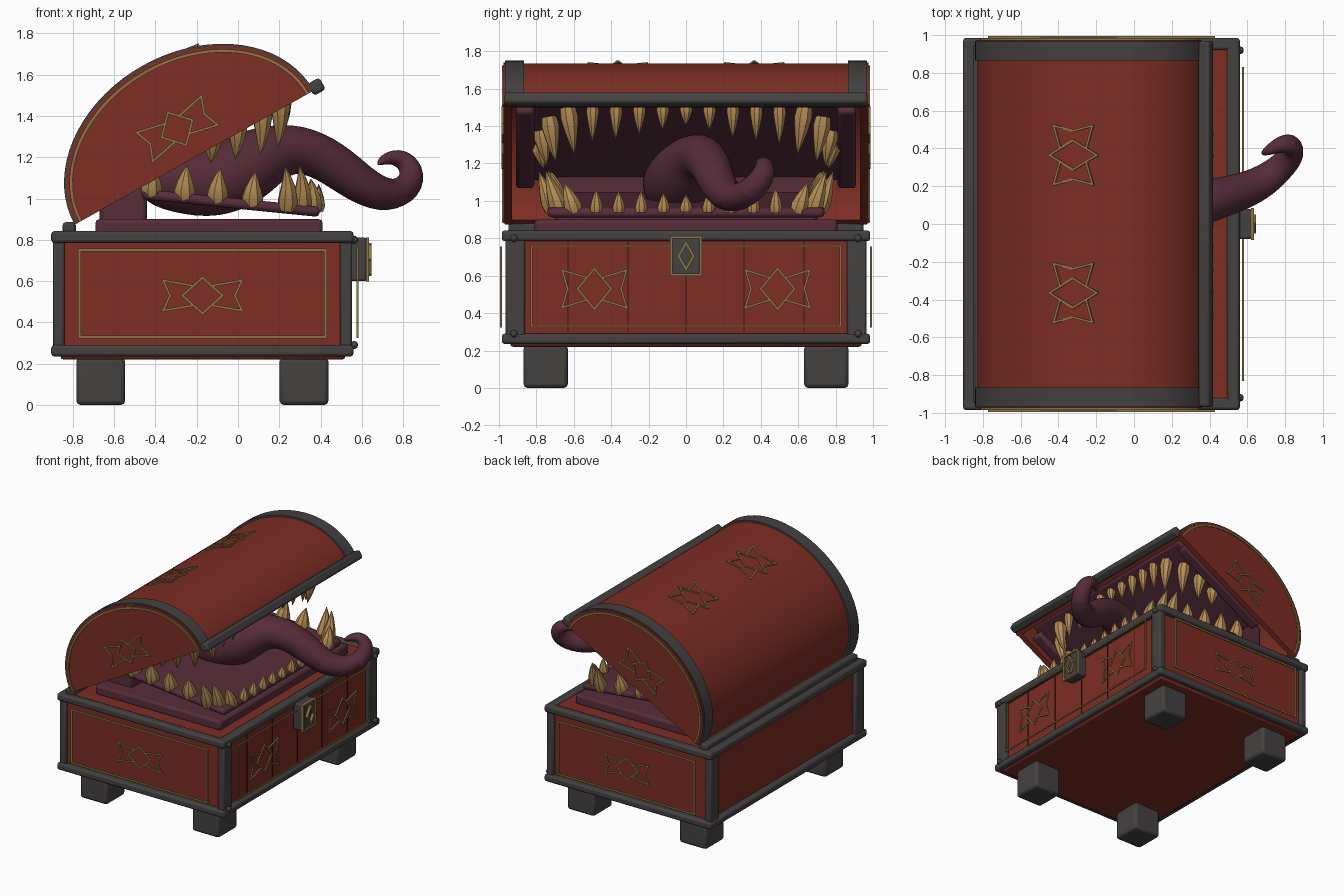
import bpy, bmesh, math, random
from mathutils import Vector as V

if "Cube" in bpy.data.objects:
    bpy.data.objects.remove(bpy.data.objects["Cube"])

random.seed(4)


def mat(name, *rgb):
    m = bpy.data.materials.new(name)
    m.diffuse_color = (*rgb, 1)
    m.use_nodes = True
    m.node_tree.nodes["Principled BSDF"].inputs["Base Color"].default_value = m.diffuse_color
    return m


RED = mat("red wood", .205, .027, .017)
IRON = mat("dark iron", .058, .053, .052)
GOLD = mat("old gold", .27, .18, .06)
FLESH = mat("purple flesh", .095, .026, .042)
TOOTH = mat("tooth ivory", .47, .27, .09)
SEAM = mat("plank seam", .03, .008, .007)


def finish(name, bm, m, bevel=0, seg=2):
    bmesh.ops.recalc_face_normals(bm, faces=bm.faces)
    me = bpy.data.meshes.new(name)
    bm.to_mesh(me)
    bm.free()
    me.materials.append(m)
    ob = bpy.data.objects.new(name, me)
    bpy.context.collection.objects.link(ob)
    if bevel:
        b = ob.modifiers.new("bevel", 'BEVEL')
        b.width, b.segments = bevel, seg
    return ob


def hexa(bm, o, a, b, c):
    """Box with centre o and half-axis vectors a, b, c."""
    v = [bm.verts.new(o + a * i + b * j + c * k) for i in (-1, 1) for j in (-1, 1) for k in (-1, 1)]
    for f in ((0, 1, 3, 2), (4, 6, 7, 5), (0, 4, 5, 1), (2, 3, 7, 6), (0, 2, 6, 4), (1, 5, 7, 3)):
        bm.faces.new([v[i] for i in f])


def box(name, x0, x1, y0, y1, z0, z1, m, bevel=0, seg=2):
    bm = bmesh.new()
    hexa(bm, V(((x0 + x1) / 2, (y0 + y1) / 2, (z0 + z1) / 2)), V(((x1 - x0) / 2, 0, 0)),
         V((0, (y1 - y0) / 2, 0)), V((0, 0, (z1 - z0) / 2)))
    return finish(name, bm, m, bevel, seg)


def wires(name, o, s, t, lines, w=.012, d=.005):
    """Thin raised strips along 2D polylines in the plane spanned by s and t."""
    o, s, t = V(o), V(s).normalized(), V(t).normalized()
    n = s.cross(t)
    bm = bmesh.new()
    for pts in lines:
        for p, q in zip(pts, pts[1:]):
            P, Q = (o + s * a + t * b for a, b in (p, q))
            u = (Q - P).normalized()
            hexa(bm, (P + Q) / 2, (Q - P) / 2 + u * w / 2, u.cross(n) * w / 2, n * d)
    return finish(name, bm, GOLD)


def star(name, o, s, t, ds, dt, ts, tt):
    """Diamond with a fishtail on each side."""
    lines = [[(ds, 0), (0, dt), (-ds, 0), (0, -dt), (ds, 0)]]
    for k in (-1, 1):
        lines.append([(k * ds * .45, dt * .55), (k * ts, tt), (k * ts * .83, 0),
                      (k * ts, -tt), (k * ds * .45, -dt * .55)])
    wires(name, o, s, t, lines)


def rect(w, h):
    return [[(-w, -h), (w, -h), (w, h), (-w, h), (-w, -h)]]


def tube(bm, path, sides, ref):
    """Round tube through (point, radius) pairs."""
    pts = [V(p) for p, r in path]
    rings = []
    for i, (p, r) in enumerate(path):
        tan = (pts[min(i + 1, len(pts) - 1)] - pts[max(i - 1, 0)]).normalized()
        a = (V(ref) - tan * tan.dot(V(ref))).normalized()
        b = tan.cross(a)
        rings.append([bm.verts.new(pts[i] + (a * math.cos(k * math.tau / sides) +
                      b * math.sin(k * math.tau / sides)) * r) for k in range(sides)])
    for A, B in zip(rings, rings[1:]):
        for k in range(sides):
            bm.faces.new((A[k], A[k - 1], B[k - 1], B[k]))
    bm.faces.new(rings[0])
    bm.faces.new(rings[-1])


# chest body and feet
box("chest_body", -.86, .52, -.94, .94, .22, .83, RED, .015)
for x in (-.665, .32):
    for y in (-.75, .75):
        box("foot", x - .118, x + .118, y - .118, y + .118, 0, .23, IRON, .02)

# iron edge rails and corner posts
for z0, z1 in ((.235, .29), (.785, .842)):
    for k in (-1, 1):
        box("end_rail", -.905, .56, min(k * .92, k * .985), max(k * .92, k * .985), z0, z1, IRON, .015)
    box("front_rail", .49, .56, -.985, .985, z0, z1, IRON, .015)
    box("back_rail", -.905, -.835, -.985, .985, z0, z1, IRON, .015)
for x0, x1 in ((-.895, -.84), (.495, .553)):
    for k in (-1, 1):
        box("corner_post", x0, x1, min(k * .86, k * .965), max(k * .86, k * .965), .25, .83, IRON, .012)

# rivets, plank seams and lock on the front
bm = bmesh.new()
for y in (-.92, .92):
    for z in (.29, .8):
        ret = bmesh.ops.create_icosphere(bm, subdivisions=2, radius=.02)
        bmesh.ops.translate(bm, verts=ret['verts'], vec=(.562, y, z))
finish("rivets", bm, IRON)
for y in (-.63, -.31, 0, .31, .63):
    box("plank_seam", .518, .523, y - .003, y + .003, .3, .785, SEAM)
box("lock_plate", .54, .625, -.08, .08, .6, .81, IRON, .012)
wires("lock_trim", (.627, 0, .705), (0, 1, 0), (0, 0, 1), rect(.078, .1), .014, .008)
wires("lock_diamond", (.635, 0, .705), (0, 1, 0), (0, 0, 1),
      [[(.04, 0), (0, .07), (-.04, 0), (0, -.07), (.04, 0)]], .014, .012)

# gold frames and stars on the body
wires("front_frame", (.578, 0, .545), (0, 1, 0), (0, 0, 1), rect(.825, .215), .011)
for k in (-1, 1):
    star("front_star", (.578, k * .49, .53), (0, 1, 0), (0, 0, 1), .09, .108, .172, .1)
    wires("end_frame", (-.172, k * .99, .54), (1, 0, 0), (0, 0, 1), rect(.595, .21), .014)
    star("end_star", (-.172, k * .99, .53), (1, 0, 0), (0, 0, 1), .097, .086, .19, .073)

# lid frame: u along the opening, v away from it
ANG = math.radians(29.3)
C = V((-.212, 0, 1.198))
U = V((math.cos(ANG), 0, math.sin(ANG)))
W = V((-math.sin(ANG), 0, math.cos(ANG)))
A, B = .65, .497


def L(u, y, v):
    return C + U * u + W * v + V((0, y, 0))


def arc_band(name, out, inn, y0, y1, m, n=36):
    """Half-elliptic band between two offsets from the lid profile."""
    bm = bmesh.new()
    rows = []
    for i in range(n + 1):
        c, s = math.cos(math.pi * i / n), math.sin(math.pi * i / n)
        rows.append([bm.verts.new(L((A + o) * c, y, (B + o) * s))
                     for o, y in ((out, y0), (out, y1), (inn, y1), (inn, y0))])
    for P, Q in zip(rows, rows[1:]):
        for k in range(4):
            bm.faces.new((P[k], P[k - 1], Q[k - 1], Q[k]))
    bm.faces.new(rows[0])
    bm.faces.new(rows[-1])
    return finish(name, bm, m)


def half_disc(name, y0, y1, m, off=0, n=36):
    bm = bmesh.new()
    pts = [(math.cos(math.pi * i / n), math.sin(math.pi * i / n)) for i in range(n + 1)]
    f = bm.faces.new([bm.verts.new(L((A + off) * c, y0, (B + off) * s)) for c, s in pts])
    r = bmesh.ops.extrude_face_region(bm, geom=[f])
    bmesh.ops.translate(bm, vec=(0, y1 - y0, 0), verts=[e for e in r['geom'] if isinstance(e, bmesh.types.BMVert)])
    return finish(name, bm, m)


# lid shell, ends, bands and decoration
arc_band("lid_shell", 0, -.035, -.96, .96, RED)
for k in (-1, 1):
    half_disc("lid_end", k * .93, k * .975, RED, .004)
    arc_band("lid_band", .014, -.01, k * .865, k * .968, IRON)
    arc_band("lid_gold_arc", -.012, -.028, k * .97, k * .984, GOLD)
    star("lid_end_star", (-.295, k * .982, 1.338), U, W, .085, .09, .18, .08)
    star("lid_top_star", (-.322, k * .365, 1.694), (0, 1, 0), (.93, 0, .37), .077, .135, .155, .11)
bm = bmesh.new()
hexa(bm, L(.685, 0, .01), U * .033, V((0, .97, 0)), W * .033)
finish("lid_front_bar", bm, IRON, .015)
box("hinge_bar", -.85, -.785, -.95, .95, .83, .885, IRON, .015)

# mouth: gum slab, throat wall, tilted lower jaw
box("gum_slab", -.69, .41, -.81, .81, .82, .9, FLESH, .018)
box("throat_wall", -.67, -.44, -.7, .7, .88, 1.21, FLESH, .02)


def jaw_z(x):
    return 1.035 - (x + .45) * .1


bm = bmesh.new()
slope = V((1, 0, -.1))
hexa(bm, V((-.035, 0, jaw_z(-.035) - .015)), slope * .43, V((0, .74, 0)), V((0, 0, .025)))
finish("lower_jaw", bm, FLESH, .02)

# palate and side gums inside the lid
bm = bmesh.new()
hexa(bm, L(.16, 0, .07), U * .44, V((0, .86, 0)), W * .02)
finish("palate", bm, FLESH, .02)
for k in (-1, 1):
    bm = bmesh.new()
    hexa(bm, L(.12, k * .86, .06), U * .42, V((0, .05, 0)), W * .05)
    finish("side_gum", bm, FLESH, .02)

# tongue with curled tip
bm = bmesh.new()
tube(bm, [((-.48, -.05, 1.12), .13), ((-.3, -.06, 1.09), .17), ((-.12, -.06, 1.08), .19),
          ((.03, -.02, 1.14), .185), ((.16, .04, 1.22), .15), ((.3, .09, 1.25), .122),
          ((.46, .14, 1.175), .112), ((.6, .18, 1.06), .1), ((.73, .25, 1.005), .09),
          ((.83, .35, 1.05), .082), ((.85, .42, 1.14), .066), ((.785, .43, 1.205), .05),
          ((.71, .39, 1.195), .03), ((.675, .37, 1.165), .01)], 12, (0.2, 1, 0))
finish("tongue", bm, FLESH).modifiers.new("smooth", 'SUBSURF').levels = 2


def tooth(bm, p, d, length, r, bend):
    """Curved fang from p along d, bending toward bend."""
    p, d, b = V(p), V(d).normalized(), V(bend)
    path = [(p + d * length * t + b * length * t * t, r * f)
            for t, f in ((-.1, .85), (.15, 1), (.45, .75), (.75, .4), (1, .04))]
    tube(bm, path, 8, (.3, 1, 0) if abs(d.y) < .8 else (1, 0, 0))


# lower teeth
bm = bmesh.new()
for k in (-1, 1):
    for x in (-.42, -.26, -.1, .07):
        tooth(bm, (x, k * .7, jaw_z(x)), (0, k * .25, 1), .15, .055, (.1, 0, 0))
    for x, y, h in ((.24, .72, .2), (.31, .68, .21), (.36, .6, .15)):
        tooth(bm, (x, k * y, jaw_z(x)), (.1, k * .35, 1), h, .05, (-.15, 0, 0))
for i in range(9):
    y = -.48 + .12 * i
    tooth(bm, (.385, y, jaw_z(.385)), (.15, 0, 1), .09 + .05 * abs(y) + random.uniform(-.01, .01), .036, (-.1, 0, 0))
finish("lower_teeth", bm, TOOTH)

# upper teeth hanging from the palate
bm = bmesh.new()
for k in (-1, 1):
    for u, y, h in ((.12, .78, .12), (.26, .77, .17), (.4, .73, .22), (.5, .63, .23)):
        tooth(bm, L(u, k * y, .04), (.05, -k * .15, -1), h, .05, (-.1, 0, 0))
for i in range(9):
    y = -.5 + .125 * i
    tooth(bm, L(.53, y, .05), (.05, 0, -1), .11 + .16 * abs(y) + random.uniform(-.015, .015), .036, (-.1, 0, 0))
finish("upper_teeth", bm, TOOTH)

# smooth round parts, keep hard edges
for ob in bpy.context.scene.objects:
    ob.select_set(True)
    bpy.context.view_layer.objects.active = ob
bpy.ops.object.shade_smooth_by_angle(angle=math.radians(35))
